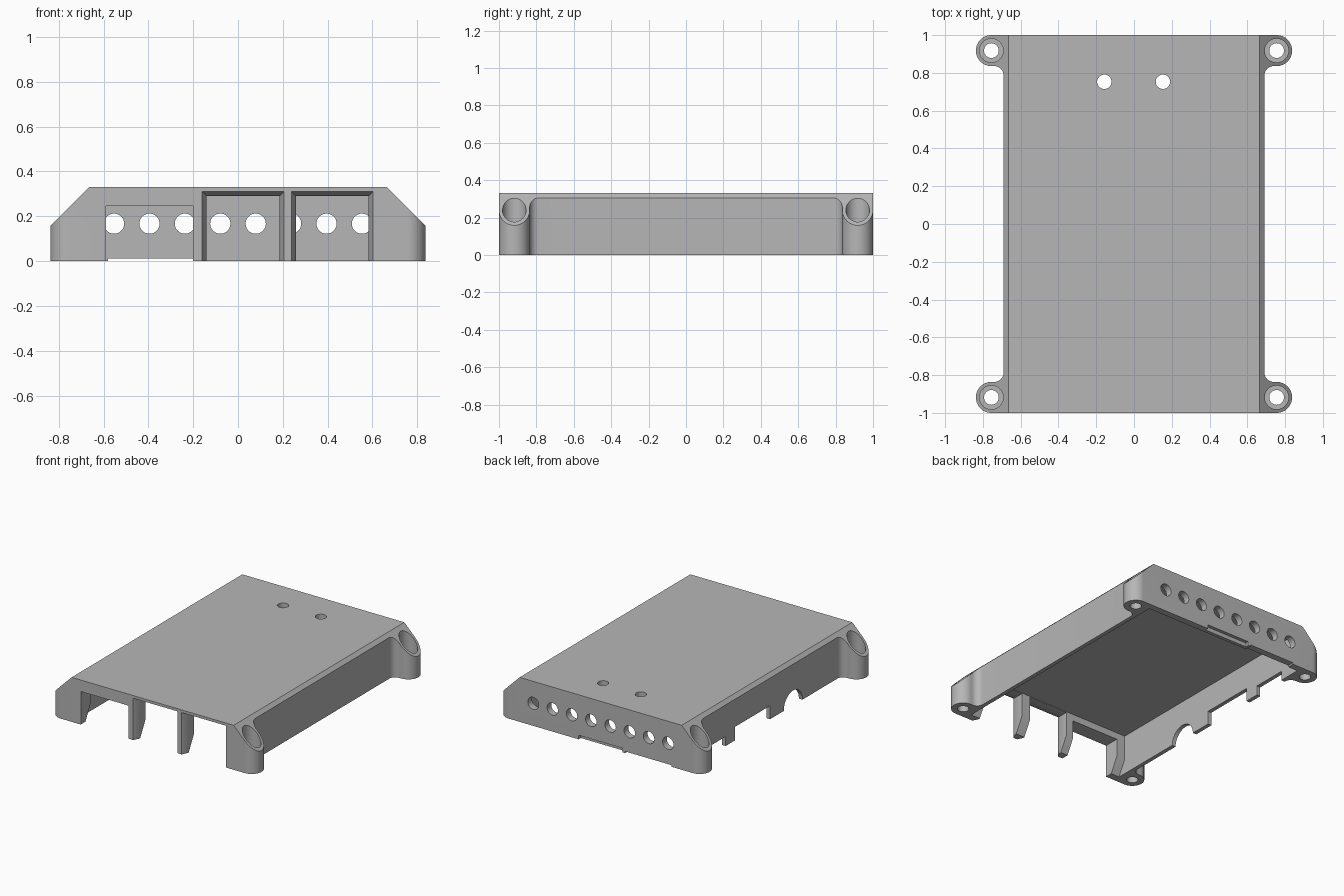
import bpy, bmesh
from math import cos, sin, radians
from mathutils import Vector

cube = bpy.data.objects.get("Cube")
if cube:
    bpy.data.objects.remove(cube, do_unlink=True)

grey = bpy.data.materials.new("matte_grey_plastic")
grey.use_nodes = True
colour = (0.47, 0.47, 0.47, 1)
grey.diffuse_color = colour
grey.node_tree.nodes["Principled BSDF"].inputs["Base Color"].default_value = colour


def loft(name, start, end):
    """Solid between two matching loops of points."""
    bm = bmesh.new()
    a = [bm.verts.new(p) for p in start]
    b = [bm.verts.new(p) for p in end]
    bm.faces.new(a)
    bm.faces.new(b)
    for i in range(len(a)):
        j = (i + 1) % len(a)
        bm.faces.new((a[i], a[j], b[j], b[i]))
    bmesh.ops.recalc_face_normals(bm, faces=bm.faces)
    mesh = bpy.data.meshes.new(name)
    bm.to_mesh(mesh)
    bm.free()
    mesh.materials.append(grey)
    ob = bpy.data.objects.new(name, mesh)
    bpy.context.collection.objects.link(ob)
    return ob


def box(name, x0, x1, y0, y1, z0, z1):
    ring = [(x0, y0), (x1, y0), (x1, y1), (x0, y1)]
    return loft(name, [(x, y, z0) for x, y in ring], [(x, y, z1) for x, y in ring])


def rod(name, centre, axis, radius, length, sides=48):
    """Cylinder starting at centre and running along an axis."""
    axis = Vector(axis)
    u = axis.orthogonal().normalized()
    v = axis.cross(u)
    ring = [Vector(centre) + radius * (u * cos(radians(360 * i / sides))
            + v * sin(radians(360 * i / sides))) for i in range(sides)]
    return loft(name, ring, [p + axis * length for p in ring])


def arc(cx, cy, r, a0, a1, n):
    return [(cx + r * cos(radians(a0 + (a1 - a0) * i / n)),
             cy + r * sin(radians(a0 + (a1 - a0) * i / n))) for i in range(n + 1)]


def combine(target, tool, operation="DIFFERENCE"):
    mod = target.modifiers.new("cut", "BOOLEAN")
    mod.operation = operation
    mod.solver = "EXACT"
    mod.object = tool
    bpy.context.view_layer.update()
    done = target.evaluated_get(bpy.context.evaluated_depsgraph_get())
    mesh = bpy.data.meshes.new_from_object(done)
    target.modifiers.clear()
    target.data = mesh
    bpy.data.objects.remove(tool, do_unlink=True)


# Footprint: straight body with a filleted screw ear at each corner
EAR_X, EAR_Y, EAR_R, SIDE, TOP = 0.755, 0.918, 0.082, 0.69, 0.33
fillet = EAR_X - SIDE - 0.015
quarter = arc(SIDE + fillet, EAR_Y - EAR_R - fillet, fillet, 180, 90, 10)
quarter += arc(EAR_X, EAR_Y, EAR_R, -90, 90, 32)
outline = quarter + [(-x, y) for x, y in reversed(quarter)]
outline += [(-x, -y) for x, y in quarter] + [(x, -y) for x, y in reversed(quarter)]
case = loft("case_top", [(x, y, 0) for x, y in outline],
            [(x, y, TOP + 0.1) for x, y in outline])

# Sloped long edges
profile = [(-0.9, -0.1), (0.9, -0.1), (0.9, 0.095), (0.665, TOP), (-0.665, TOP), (-0.9, 0.095)]
combine(case, loft("slope", [(x, -1.1, z) for x, z in profile],
                   [(x, 1.1, z) for x, z in profile]), "INTERSECT")

# Hollow inside
FRONT_IN, BACK_IN, INNER = -0.885, 0.95, 0.66
combine(case, box("cavity", -INNER, INNER, FRONT_IN, BACK_IN, -0.1, 0.295))

# Counterbored screw holes
for sx in (-1, 1):
    for sy in (-1, 1):
        spot = (sx * EAR_X, sy * EAR_Y)
        combine(case, rod("screw_head_hole", (*spot, 0.06), (0, 0, 1), 0.063, 0.5))
        combine(case, rod("screw_hole", (*spot, -0.1), (0, 0, 1), 0.039, 0.5))

# Round vents in the back wall and two light holes in the roof
for i in range(8):
    combine(case, rod("vent", ((i - 3.5) * 0.158, 0.9, 0.167), (0, 1, 0), 0.045, 0.2))
for x in (-0.157, 0.153):
    combine(case, rod("light_hole", (x, 0.753, 0.2), (0, 0, 1), 0.038, 0.3))

# Front ports: a plain one and two with flared rims
combine(case, box("network_port", -0.59, -0.2, -1.1, -0.8, -0.1, 0.245))
for x0, x1 in ((-0.16, 0.205), (0.238, 0.603)):
    def rim(inset, y):
        a, b, top = x0 + inset, x1 - inset, 0.31 - inset
        return [(a, y, -0.1), (b, y, -0.1), (b, y, top), (a, y, top)]
    combine(case, loft("port_flare", rim(-0.005, -1.01), rim(0.02, -0.96)))
    combine(case, loft("port_throat", rim(0.02, -0.97), rim(0.02, -0.8)))

# Slanted lower inner edge of the front posts
wedge = [(FRONT_IN + 0.02, 0.15), (FRONT_IN + 0.02, -0.04), (-0.967, -0.04)]
combine(case, loft("post_slant", [(-INNER, y, z) for y, z in wedge],
                   [(INNER, y, z) for y, z in wedge]))

# Side ports in the right-hand wall
combine(case, box("video_port", -0.72, -0.6, 0.0, 0.41, -0.1, 0.1))
combine(case, box("power_port", -0.72, -0.6, 0.52, 0.78, -0.1, 0.07))
combine(case, rod("audio_port", (-0.72, -0.27, 0.0), (1, 0, 0), 0.11, 0.12))

# Card slot and clearance under the back wall
combine(case, box("card_slot", -0.18, 0.18, 0.975, 1.1, -0.1, 0.03))
combine(case, box("back_clearance", -0.58, -0.2, 0.9, 1.1, -0.1, 0.012))

bpy.ops.object.select_all(action="DESELECT")
case.select_set(True)
bpy.context.view_layer.objects.active = case
bpy.ops.object.shade_smooth_by_angle(angle=radians(30))
